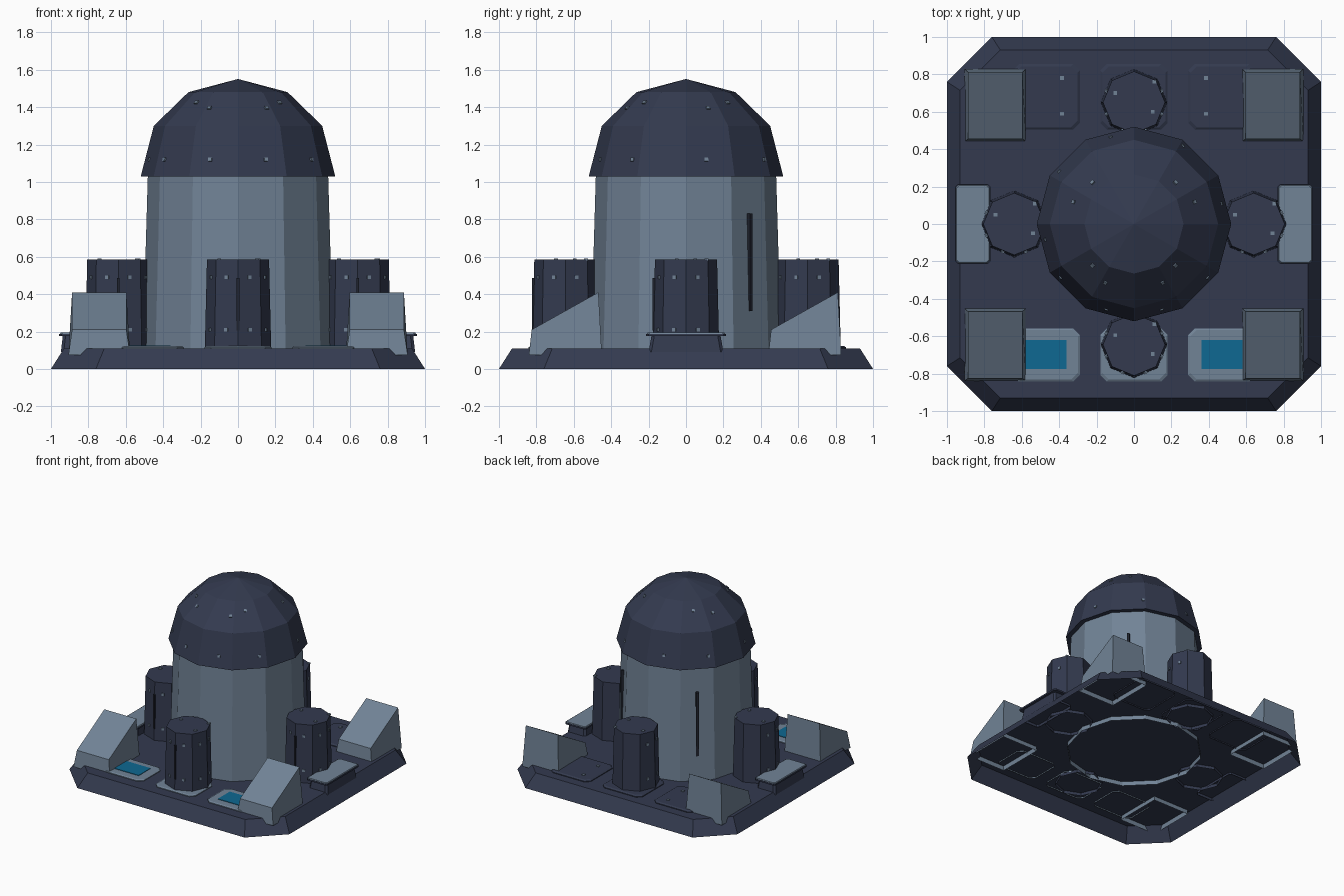
import bpy, math
from mathutils import Vector, Matrix

if "Cube" in bpy.data.objects:
    bpy.data.objects.remove(bpy.data.objects["Cube"])


def srgb(h):
    vals = [int(h[i:i + 2], 16) / 255 for i in (0, 2, 4)]
    return [c / 12.92 if c <= 0.04045 else ((c + 0.055) / 1.055) ** 2.4 for c in vals] + [1]


def material(name, h):
    m = bpy.data.materials.new(name)
    m.diffuse_color = srgb(h)
    m.use_nodes = True
    m.node_tree.nodes["Principled BSDF"].inputs["Base Color"].default_value = m.diffuse_color
    return m


DARK = material("dark slate", "333A4F")
LIGHT = material("light steel", "718396")
BLUE = material("deep blue", "0E6892")
BLACK = material("slot black", "20242F")


def loft(name, rings, mat, loc=(0, 0, 0), bottom=False, rot=0):
    """Join stacked counter-clockwise rings; cap the top and maybe the bottom."""
    n = len(rings[0])
    verts = [p for r in rings for p in r]
    faces = [(k * n + i, k * n + (i + 1) % n, (k + 1) * n + (i + 1) % n, (k + 1) * n + i)
             for k in range(len(rings) - 1) for i in range(n)]
    faces.append(tuple(range(len(verts) - n, len(verts))))
    if bottom:
        faces.append(tuple(reversed(range(n))))
    me = bpy.data.meshes.new(name)
    me.from_pydata(verts, [], faces)
    me.materials.append(mat)
    ob = bpy.data.objects.new(name, me)
    bpy.context.collection.objects.link(ob)
    ob.location = loc
    ob.rotation_euler[2] = rot
    return ob


def poly(n, r, z):
    return [(r * math.cos(2 * math.pi * i / n), r * math.sin(2 * math.pi * i / n), z) for i in range(n)]


def cut_rect(hx, hy, c, z):
    """Rectangle with cut corners."""
    return [(hx, -hy + c, z), (hx, hy - c, z), (hx - c, hy, z), (-hx + c, hy, z),
            (-hx, hy - c, z), (-hx, -hy + c, z), (-hx + c, -hy, z), (hx - c, -hy, z)]


def rect(hx, y0, y1, z0, z1):
    return [(-hx, y0, z0), (hx, y0, z0), (hx, y1, z1), (-hx, y1, z1)]


def box(name, sx, sy, sz, mat, loc, rot=0):
    return loft(name, [rect(sx / 2, -sy / 2, sy / 2, z, z) for z in (-sz / 2, sz / 2)],
                mat, loc, True, rot)


def rivet(loc, normal):
    ob = box("rivet", 0.02, 0.02, 0.012, LIGHT, (0, 0, 0))
    q = Vector(normal).to_track_quat('Z', 'Y')
    ob.data.transform(q.to_matrix().to_4x4())
    ob.location = loc


# Base: open shell with cut corners
loft("base", [cut_rect(1, 1, 0.24, 0), cut_rect(0.93, 0.93, 0.215, 0.11)], DARK)

# Tower and dome
loft("tower", [poly(12, 0.51, 0.075), poly(12, 0.482, 1.04)], LIGHT)
loft("dome", [poly(12, 0.52, 1.03), poly(12, 0.45, 1.30), poly(12, 0.265, 1.48),
              poly(12, 0.001, 1.55)], DARK, bottom=True)
for a in (45, 135):
    t = math.radians(a)
    r = 0.482
    box("tower_slot", 0.02, 0.025, 0.52, BLACK, (r * math.cos(t), r * math.sin(t), 0.57), t + math.pi / 2)


def dome_rivet(deg, r0, z, tilt):
    t = math.radians(deg)
    off = abs((deg % 30) - 15)
    r = r0 * math.cos(math.radians(15)) / math.cos(math.radians(off))
    rivet((r * math.cos(t), r * math.sin(t), z), (math.cos(t), math.sin(t), tilt))


for a in (-144, -108, -72, -36, 13, 58, 105, 145, 190):
    dome_rivet(a, 0.497, 1.12, 0.26)
for a in (45, 135, 225, 315):
    dome_rivet(a, 0.325, 1.425, 1.0)
for a in (20, 160, -64, -116):
    dome_rivet(a, 0.355, 1.395, 1.0)

# Four pillars around the tower, each with a slot on its front edge
for k, (x, y) in enumerate(((0, -0.645), (0.64, 0), (0, 0.65), (-0.64, 0))):
    loft("pillar", [poly(8, 0.178, 0.085), poly(8, 0.166, 0.585)], DARK, (x, y, 0))
    box("pillar_slot", 0.014, 0.02, 0.28, BLACK, (x, y - 0.168, 0.345))
    for px, py in ((-0.1, 0.05), (0.11, 0.11), (0.1, -0.05)):
        rivet((x + px, y + py, 0.585), (0, 0, 1))
    for a in (-112.5, -67.5, -22.5, 22.5, 157.5, 202.5):
        t = math.radians(a)
        for z, r in ((0.49, 0.156), (0.21, 0.162)):
            rivet((x + r * math.cos(t), y + r * math.sin(t), z), (math.cos(t), math.sin(t), 0))

# Corner wedges, all sloping down to the front
for x in (-0.742, 0.742):
    for y in (-0.64, 0.64):
        loft("corner_wedge", [rect(0.165, -0.2, 0.19, 0.075, 0.075),
                              rect(0.145, -0.185, 0.172, 0.21, 0.41)], LIGHT, (x, y, 0))

# Side consoles with light tops
for s in (-1, 1):
    loft("side_console", [cut_rect(0.085, 0.2, 0.015, 0.09), cut_rect(0.075, 0.185, 0.015, 0.175)],
         DARK, (s * 0.862, 0, 0))
    loft("console_rim", [cut_rect(0.094, 0.213, 0.012, 0.175), cut_rect(0.094, 0.213, 0.012, 0.188)],
         DARK, (s * 0.862, 0, 0), True)
    loft("console_top", [cut_rect(0.09, 0.209, 0.012, 0.188), cut_rect(0.086, 0.205, 0.012, 0.194)],
         LIGHT, (s * 0.862, 0, 0), True)

# Floor pads: light ones with pools in front, dark ones at the back
for x in (-0.47, 0, 0.47):
    hx = 0.18
    loft("front_pad", [cut_rect(hx, 0.142, 0.035, 0.10), cut_rect(hx, 0.142, 0.035, 0.116),
                       cut_rect(hx - 0.01, 0.132, 0.035, 0.122)], LIGHT, (x, -0.70, 0))
    if x:
        box("pool", 0.22, 0.155, 0.008, BLUE, (x, -0.698, 0.122))
    loft("back_pad", [cut_rect(hx, 0.175, 0.035, 0.10), cut_rect(hx, 0.175, 0.035, 0.116),
                      cut_rect(hx - 0.012, 0.163, 0.035, 0.124)], DARK, (x, 0.68, 0))
    for y in (0.59, 0.78):
        if x:
            rivet((math.copysign(0.385, x), y, 0.124), (0, 0, 1))
